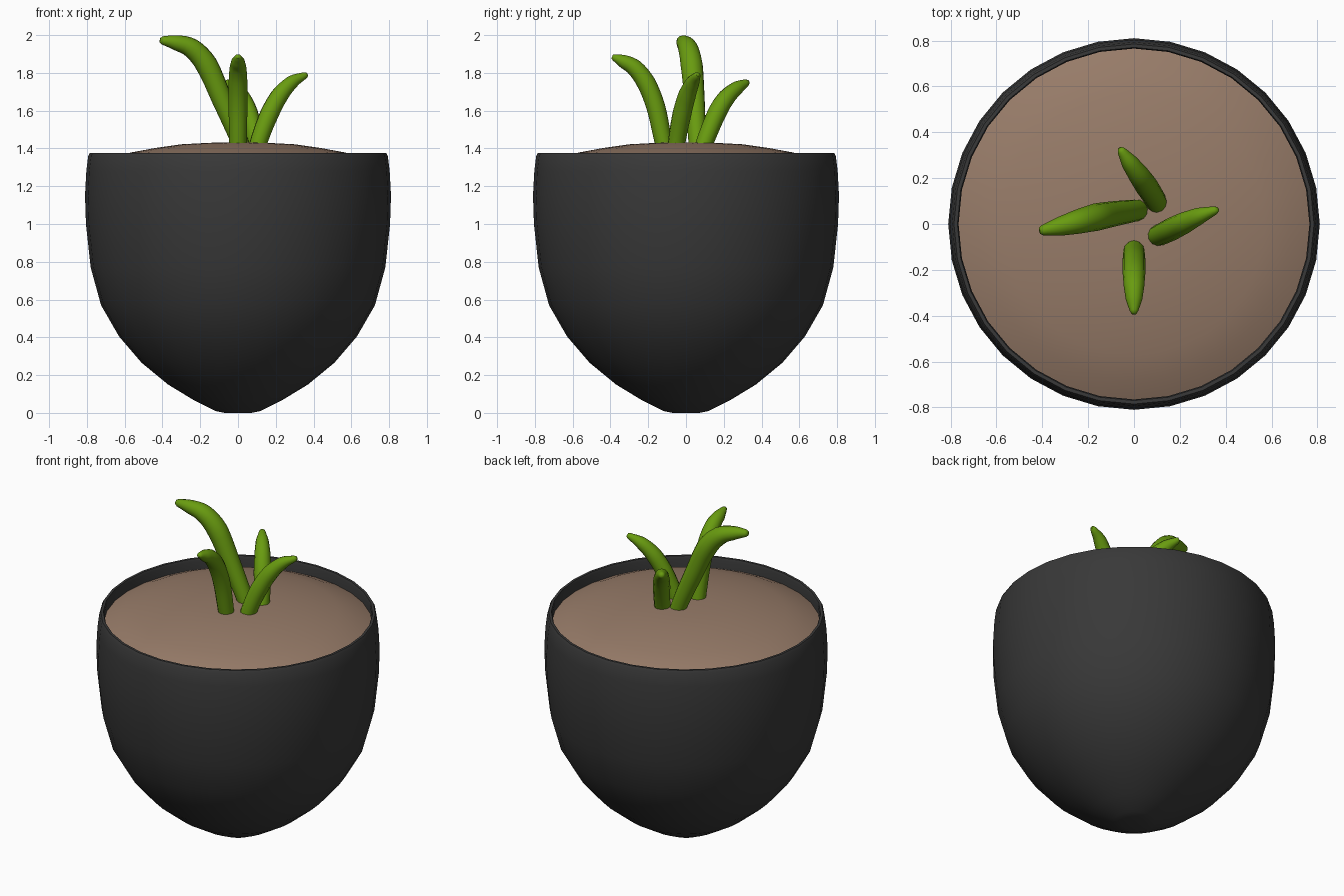
import bpy, bmesh, math
from mathutils import Vector

if "Cube" in bpy.data.objects:
    bpy.data.objects.remove(bpy.data.objects["Cube"])


def material(name, rgb):
    m = bpy.data.materials.new(name)
    m.diffuse_color = (*rgb, 1)
    m.use_nodes = True
    m.node_tree.nodes["Principled BSDF"].inputs["Base Color"].default_value = m.diffuse_color
    return m


def finish(name, bm, mat, angle):
    bmesh.ops.recalc_face_normals(bm, faces=bm.faces)
    me = bpy.data.meshes.new(name)
    bm.to_mesh(me)
    bm.free()
    me.materials.append(mat)
    ob = bpy.data.objects.new(name, me)
    bpy.context.collection.objects.link(ob)
    bpy.ops.object.select_all(action='DESELECT')
    ob.select_set(True)
    bpy.context.view_layer.objects.active = ob
    bpy.ops.object.shade_smooth_by_angle(angle=math.radians(angle))
    return ob


def loft(bm, rings):
    for a, b in zip(rings, rings[1:]):
        n = len(a)
        for i in range(n):
            bm.faces.new((a[i], a[(i + 1) % n], b[(i + 1) % n], b[i]))
    bm.faces.new(rings[0])
    bm.faces.new(rings[-1])


def lathe(name, profile, mat, sides=32, angle=50):
    bm = bmesh.new()
    rings = [[bm.verts.new((r * math.cos(2 * math.pi * i / sides),
                            r * math.sin(2 * math.pi * i / sides), z))
              for i in range(sides)] for r, z in profile]
    loft(bm, rings)
    return finish(name, bm, mat, angle)


def leaf(name, points, radii, mat, sides=12, steps=4):
    """Tapered tube along a smooth curve through the points."""
    p = [Vector(q) for q in points]
    p = [2 * p[0] - p[1]] + p + [2 * p[-1] - p[-2]]
    path = []
    for i in range(1, len(p) - 2):
        a, b, c, d = p[i - 1:i + 3]
        for s in range(steps):
            t = s / steps
            q = 0.5 * (2 * b + (c - a) * t + (2 * a - 5 * b + 4 * c - d) * t * t
                       + (3 * b - a - 3 * c + d) * t ** 3)
            path.append((q, radii[i - 1] + (radii[i] - radii[i - 1]) * t))
    end = (p[-2] - p[-3]).normalized()
    path.append((p[-2], radii[-1]))
    path.append((p[-2] + end * 0.012, radii[-1] * 0.6))
    # side axis is perpendicular to the bending plane
    lean = p[-2] - p[1]
    side = Vector((-lean.y, lean.x, 0)).normalized()
    bm = bmesh.new()
    rings = []
    for k, (q, r) in enumerate(path):
        tan = (path[min(k + 1, len(path) - 1)][0] - path[max(k - 1, 0)][0]).normalized()
        up = tan.cross(side).normalized()
        s = up.cross(tan)
        rings.append([bm.verts.new(q + r * (math.cos(2 * math.pi * i / sides) * s
                                            + math.sin(2 * math.pi * i / sides) * up))
                      for i in range(sides)])
    loft(bm, rings)
    return finish(name, bm, mat, 60)


dark = material("dark_glaze", (0.04, 0.04, 0.04))
brown = material("earth", (0.31, 0.20, 0.14))
green = material("leaf_green", (0.14, 0.33, 0.005))

# Bowl-shaped pot with a thin rim
lathe("pot", [(0.07, 0), (0.12, 0.01), (0.23, 0.065), (0.37, 0.15), (0.51, 0.265),
              (0.63, 0.405), (0.725, 0.57), (0.78, 0.77), (0.805, 1.0), (0.81, 1.15),
              (0.803, 1.28), (0.793, 1.36), (0.785, 1.375), (0.77, 1.375), (0.765, 1.36),
              (0.77, 1.25), (0.76, 1.0), (0.68, 0.6), (0.45, 0.3), (0.1, 0.12)], dark)

# Domed soil
lathe("soil", [(0.775, 1.25), (0.77, 1.305), (0.68, 1.347), (0.57, 1.378), (0.44, 1.402),
               (0.3, 1.422), (0.15, 1.43), (0.02, 1.432)], brown)

# Four sprouting leaves
leaf("leaf_left", [(0.03, 0.062, 1.36), (0.0, 0.058, 1.46), (-0.085, 0.045, 1.66),
                   (-0.165, 0.03, 1.84), (-0.245, 0.01, 1.93), (-0.33, -0.012, 1.96),
                   (-0.4, -0.028, 1.972)],
     [0.045, 0.048, 0.055, 0.06, 0.053, 0.04, 0.022], green)
leaf("leaf_front", [(0, -0.105, 1.36), (0, -0.125, 1.46), (0, -0.16, 1.62),
                    (0, -0.21, 1.745), (0, -0.27, 1.825), (0, -0.33, 1.86),
                    (0, -0.38, 1.882)],
     [0.045, 0.047, 0.05, 0.05, 0.045, 0.036, 0.018], green)
leaf("leaf_right", [(0.09, -0.055, 1.36), (0.118, -0.045, 1.46), (0.165, -0.022, 1.58),
                    (0.22, 0.005, 1.68), (0.285, 0.035, 1.75), (0.355, 0.06, 1.787)],
     [0.045, 0.047, 0.05, 0.047, 0.037, 0.018], green)
leaf("leaf_back", [(0.105, 0.075, 1.36), (0.09, 0.11, 1.46), (0.055, 0.165, 1.59),
                   (0.02, 0.215, 1.67), (-0.02, 0.27, 1.72), (-0.055, 0.32, 1.748)],
     [0.045, 0.047, 0.05, 0.046, 0.037, 0.019], green)
